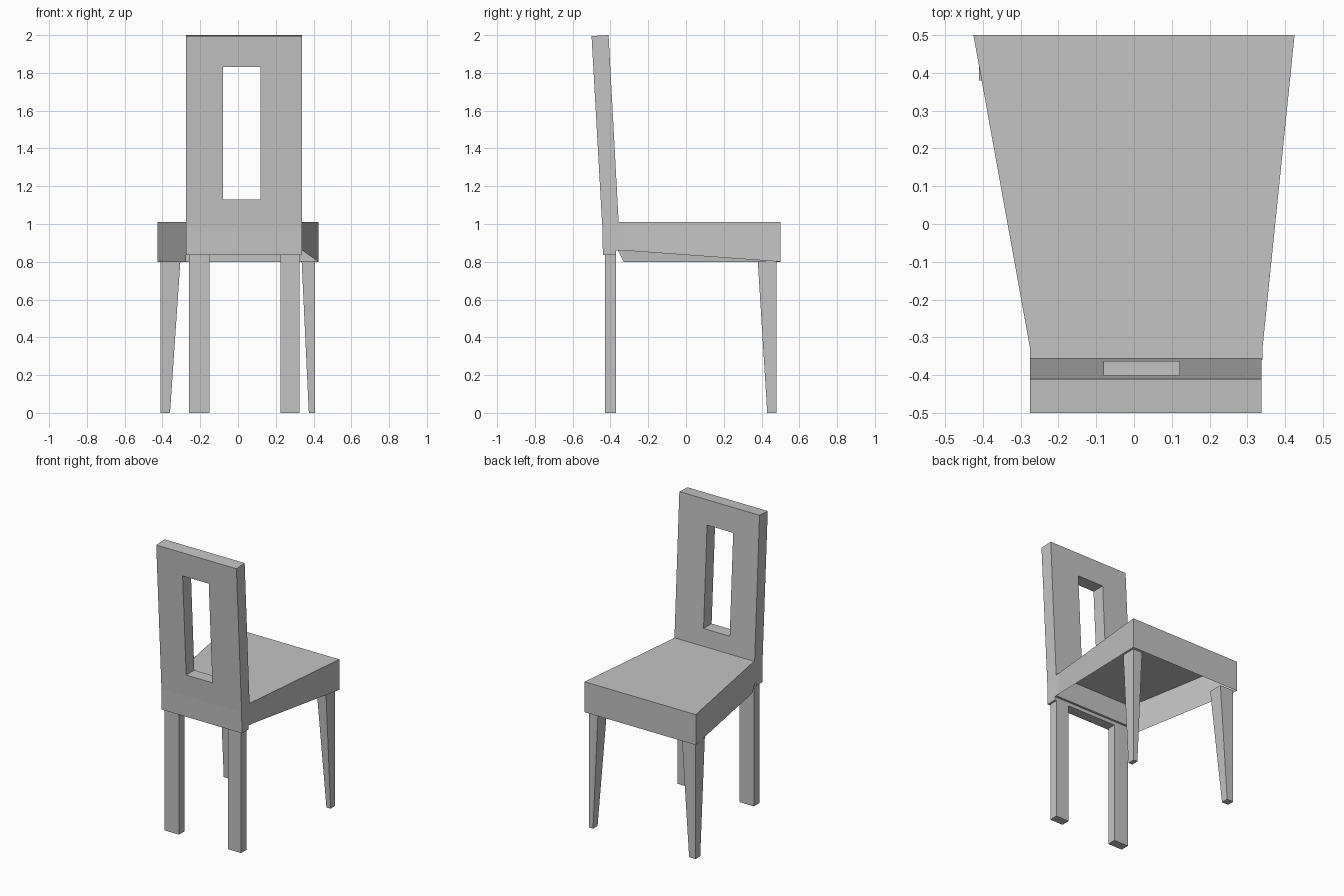
import bpy
import bmesh

default = bpy.data.objects.get("Cube")
if default:
    bpy.data.objects.remove(default, do_unlink=True)

GREY = (0.55, 0.55, 0.55, 1)
grey = bpy.data.materials.new("plain grey")
grey.use_nodes = True
grey.diffuse_color = GREY
grey.node_tree.nodes["Principled BSDF"].inputs["Base Color"].default_value = GREY


def make_object(name, verts, faces, closed=True):
    mesh = bpy.data.meshes.new(name)
    mesh.from_pydata(verts, [], faces)
    if closed:
        bm = bmesh.new()
        bm.from_mesh(mesh)
        bmesh.ops.recalc_face_normals(bm, faces=bm.faces)
        bm.to_mesh(mesh)
        bm.free()
    mesh.materials.append(grey)
    obj = bpy.data.objects.new(name, mesh)
    bpy.context.scene.collection.objects.link(obj)
    return obj


def loft(name, lower, upper):
    """Closed solid between two matching loops of points."""
    n = len(lower)
    faces = [tuple(range(n)), tuple(range(n, 2 * n))]
    faces += [(i, (i + 1) % n, n + (i + 1) % n, n + i) for i in range(n)]
    return make_object(name, lower + upper, faces)


def rect(x0, x1, y0, y1, z):
    return [(x0, y0, z), (x1, y0, z), (x1, y1, z), (x0, y1, z)]


# Seat: shell open underneath, with an uneven lower edge
SEAT_TOP = 1.01
rim = [(0.34, -0.36, 0.86), (0.34, -0.33, 0.86), (0.425, 0.5, 0.8),
       (-0.425, 0.5, 0.8), (-0.275, -0.33, 0.8), (-0.275, -0.36, 0.86)]
n = len(rim)
top = [(x, y, SEAT_TOP) for x, y, z in rim]
walls = [(i, i + 1, n + i + 1, n + i) for i in range(n - 1)]
make_object("seat", rim + top, walls + [tuple(range(n, 2 * n))], closed=False)

# Backrest: leaning side profile stretched across the width
profile = [(-0.44, 0.835), (-0.37, 0.835), (-0.37, 0.86), (-0.355, 0.86),
           (-0.355, 0.98), (-0.41, 2.0), (-0.5, 1.995), (-0.443, 0.98)]
back = loft("backrest", [(-0.275, y, z) for y, z in profile],
            [(0.338, y, z) for y, z in profile])

# Upright slot through the backrest
cutter = loft("slot_cutter", rect(-0.08, 0.12, -0.7, -0.2, 1.13),
              rect(-0.08, 0.12, -0.7, -0.2, 1.83))
cutter.hide_render = True
cut = back.modifiers.new("slot", "BOOLEAN")
cut.operation = "DIFFERENCE"
cut.solver = "EXACT"
cut.object = cutter
bpy.context.view_layer.update()
graph = bpy.context.evaluated_depsgraph_get()
cut_mesh = bpy.data.meshes.new_from_object(back.evaluated_get(graph))
back.modifiers.clear()
back.data = cut_mesh
bpy.data.objects.remove(cutter, do_unlink=True)

# Straight legs under the backrest
for name, x0, x1 in (("right_back_leg", -0.26, -0.15), ("left_back_leg", 0.225, 0.325)):
    loft(name, rect(x0, x1, -0.43, -0.37, 0), rect(x0, x1, -0.43, -0.37, 0.835))

# Tapered legs under the wide seat edge: outer x, inner x at floor and at top
for name, outer, low, high in (("right_seat_leg", -0.41, -0.36, -0.305),
                               ("left_seat_leg", 0.407, 0.375, 0.337)):
    loft(name, rect(outer, low, 0.43, 0.48, 0), rect(outer, high, 0.38, 0.48, 0.805))
